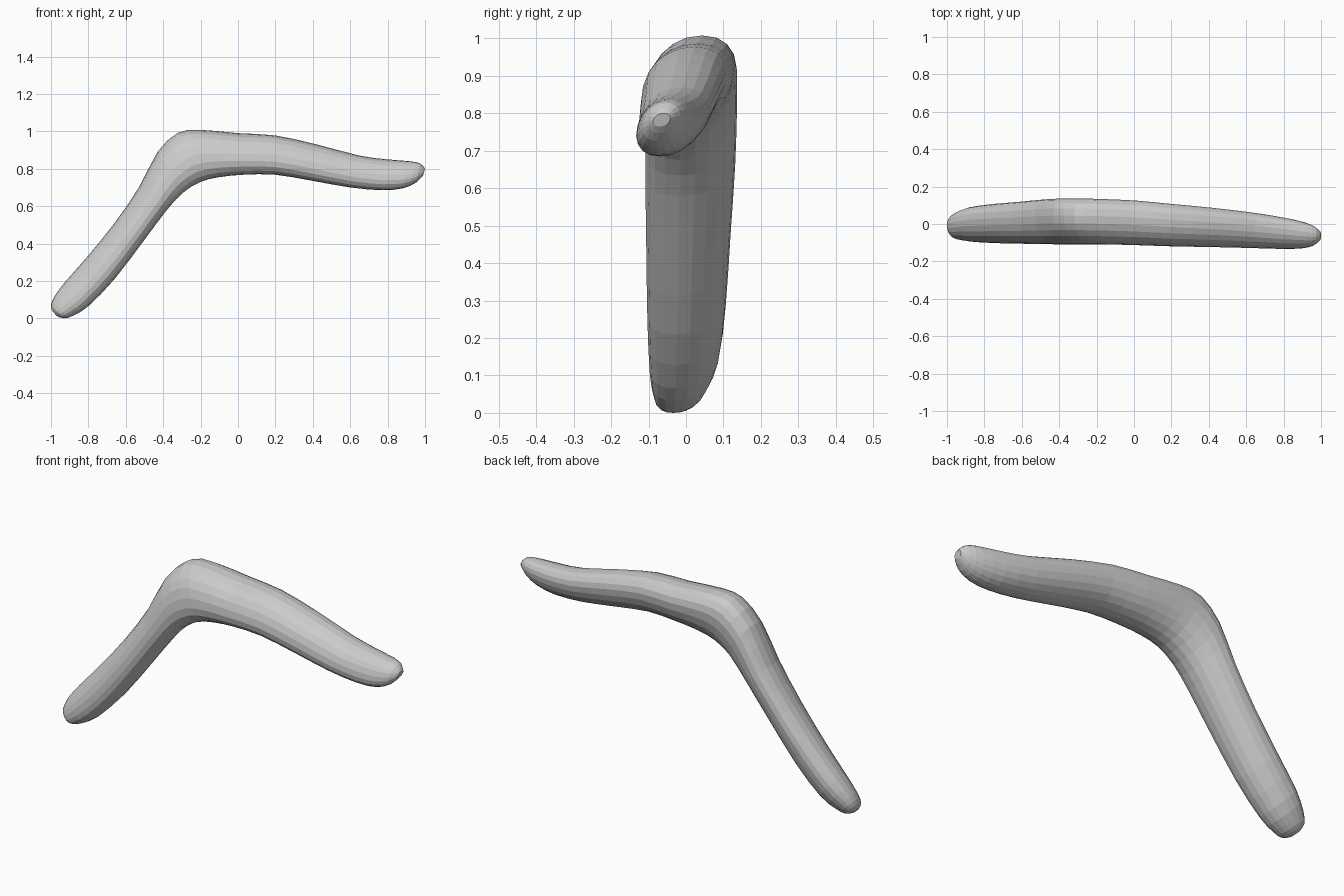
import bpy
import bmesh
from math import sin, cos, pi, copysign
from mathutils import Vector

SIDES = 20
STEPS = 2

# Stations along the bent blade: upper edge (x, z), lower edge (x, z), front y, back y
STATIONS = [
    (-0.992, 0.038, -0.968, 0.012, -0.045, 0.000),
    (-1.000, 0.070, -0.930, 0.000, -0.075, 0.035),
    (-0.980, 0.120, -0.880, 0.015, -0.087, 0.060),
    (-0.920, 0.200, -0.800, 0.065, -0.096, 0.088),
    (-0.810, 0.325, -0.660, 0.210, -0.102, 0.105),
    (-0.660, 0.510, -0.500, 0.420, -0.105, 0.118),
    (-0.530, 0.700, -0.380, 0.580, -0.107, 0.130),
    (-0.430, 0.890, -0.290, 0.675, -0.107, 0.135),
    (-0.320, 0.993, -0.200, 0.730, -0.107, 0.135),
    (-0.200, 1.008, -0.100, 0.755, -0.108, 0.132),
    (0.000, 0.990, 0.030, 0.768, -0.112, 0.124),
    (0.200, 0.978, 0.200, 0.768, -0.118, 0.106),
    (0.420, 0.930, 0.400, 0.735, -0.122, 0.086),
    (0.650, 0.870, 0.600, 0.700, -0.127, 0.060),
    (0.800, 0.850, 0.770, 0.685, -0.132, 0.035),
    (0.920, 0.840, 0.880, 0.695, -0.130, 0.010),
    (0.975, 0.828, 0.950, 0.725, -0.115, -0.015),
    (1.000, 0.800, 0.990, 0.765, -0.088, -0.042),
]


def catmull(a, b, c, d, t):
    return [0.5 * (2 * q + (r - p) * t + (2 * p - 5 * q + 4 * r - s) * t ** 2
                   + (3 * q - p - 3 * r + s) * t ** 3)
            for p, q, r, s in zip(a, b, c, d)]


def resample(rows, steps):
    ext = [rows[0]] + rows + [rows[-1]]
    out = []
    for i in range(len(rows) - 1):
        out += [catmull(*ext[i:i + 4], k / steps) for k in range(steps)]
    return out + [rows[-1]]


def power(v, e):
    return copysign(abs(v) ** e, v)


def section(row):
    # Rounded, slightly leaning cross-section: top towards the back
    ux, uz, lx, lz, y0, y1 = row
    mid = Vector(((ux + lx) / 2, (y0 + y1) / 2, (uz + lz) / 2))
    half = Vector(((ux - lx) / 2, 0, (uz - lz) / 2))
    ry = (y1 - y0) / 2
    pts = []
    for k in range(SIDES):
        a = 2 * pi * k / SIDES
        c, s = power(cos(a), 0.92), power(sin(a), 0.92)
        pts.append(mid + half * s + Vector((0, ry * (0.97 * c + 0.25 * s), 0)))
    return pts


# Boomerang: one lofted body with closed tips
bm = bmesh.new()
rings = [[bm.verts.new(p) for p in section(r)] for r in resample(STATIONS, STEPS)]
for a, b in zip(rings, rings[1:]):
    for k in range(SIDES):
        n = (k + 1) % SIDES
        bm.faces.new((a[k], a[n], b[n], b[k]))
bm.faces.new(rings[0])
bm.faces.new(rings[-1])
bmesh.ops.recalc_face_normals(bm, faces=bm.faces)
mesh = bpy.data.meshes.new("boomerang")
bm.to_mesh(mesh)
bm.free()
boomerang = bpy.data.objects.new("boomerang", mesh)
bpy.context.collection.objects.link(boomerang)
